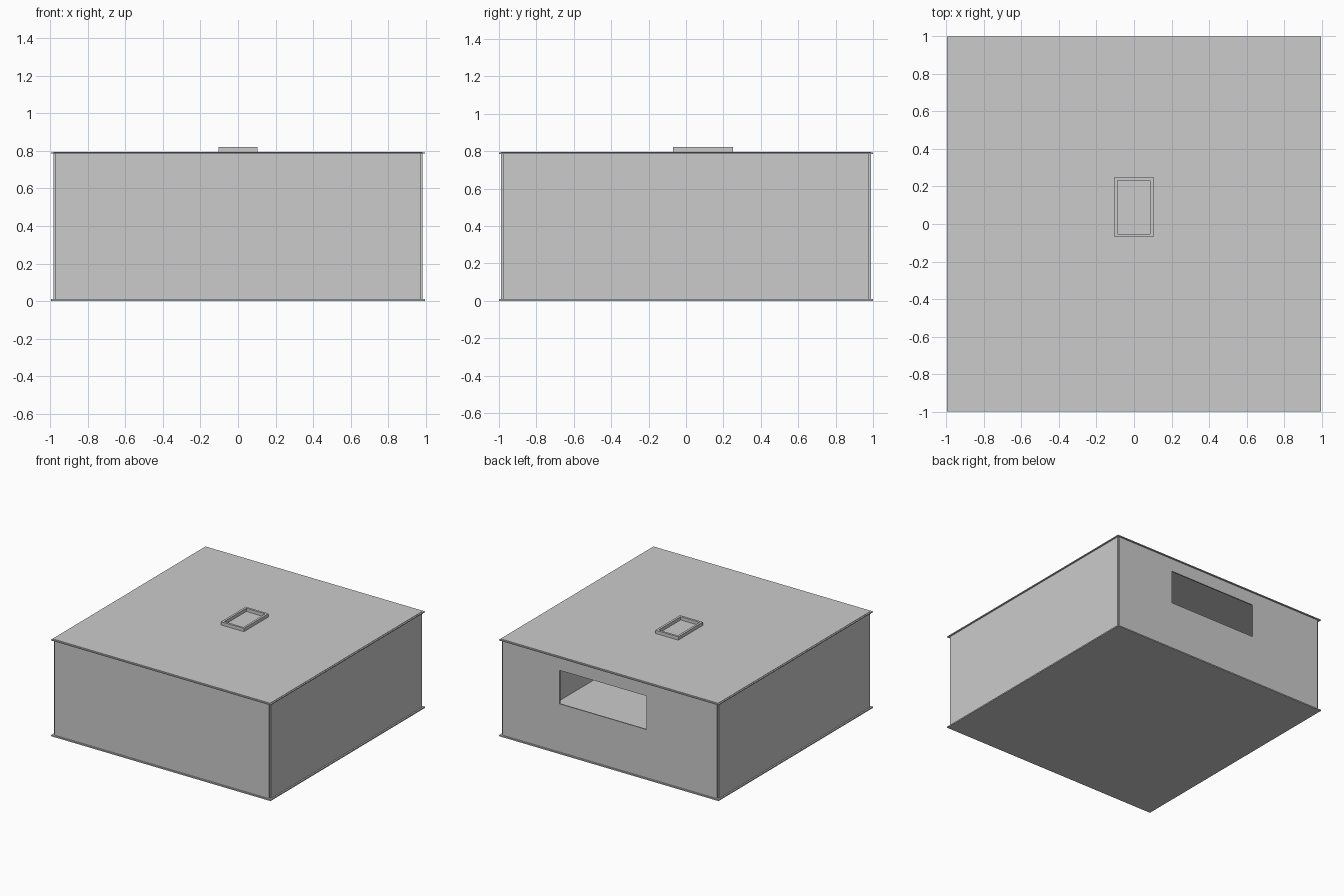
import bpy
import bmesh
from mathutils import Vector

if "Cube" in bpy.data.objects:
    bpy.data.objects.remove(bpy.data.objects["Cube"])

X, Y, TOP = 0.995, 1.0, 0.795   # half width, half depth, roof height
T = 0.01                        # panel thickness
IN = 0.012                      # wall setback under the slab edges


def finish(name, bm):
    bmesh.ops.recalc_face_normals(bm, faces=bm.faces)
    mesh = bpy.data.meshes.new(name)
    bm.to_mesh(mesh)
    bm.free()
    obj = bpy.data.objects.new(name, mesh)
    bpy.context.collection.objects.link(obj)
    return obj


def box(name, lo, hi):
    bm = bmesh.new()
    lo, hi = Vector(lo), Vector(hi)
    bmesh.ops.create_cube(bm, size=1)
    for v in bm.verts:
        v.co = (lo + hi) / 2 + v.co * (hi - lo)
    return finish(name, bm)


def frame(name, outer, inner, d0, d1, place):
    """Rectangular panel with a rectangular opening; place maps (u, v, d) to xyz."""
    bm = bmesh.new()

    def ring(r, d):
        u0, v0, u1, v1 = r
        return [bm.verts.new(place(u, v, d))
                for u, v in ((u0, v0), (u1, v0), (u1, v1), (u0, v1))]

    loops = [ring(outer, d0), ring(outer, d1), ring(inner, d1), ring(inner, d0)]
    for k in range(4):
        a, b = loops[k], loops[(k + 1) % 4]
        for i in range(4):
            j = (i + 1) % 4
            bm.faces.new((a[i], a[j], b[j], b[i]))
    return finish(name, bm)


wx, wy = X - IN, Y - IN          # outer wall planes
ex, ey = X - IN - T, Y - IN - T  # wall ends, leaving notched corners

# Floor slab, and roof slab with a slightly smaller raised panel
box("floor", (-X, -Y, 0), (X, Y, T))
box("roof", (-X, -Y, TOP - T), (X, Y, TOP - 0.003))
box("roof_panel", (-wx, -wy, TOP - 0.003), (wx, wy, TOP))

# Plain walls
for name, s in (("left_wall", -1), ("right_wall", 1)):
    a, b = sorted((s * wx, s * ex))
    box(name, (a, -ey, T), (b, ey, TOP - T))
box("front_wall", (-ex, -wy, T), (ex, -ey, TOP - T))

# Back wall with a wide window opening
frame("back_wall", (-ex, T, ex, TOP - T), (-0.335, 0.405, 0.455, 0.68),
      ey, wy, lambda u, v, d: (u, d, v))

# Raised rectangular rim on the roof
frame("roof_rim", (-0.105, -0.07, 0.103, 0.25), (-0.087, -0.052, 0.085, 0.232),
      TOP, 0.822, lambda u, v, d: (u, v, d))
